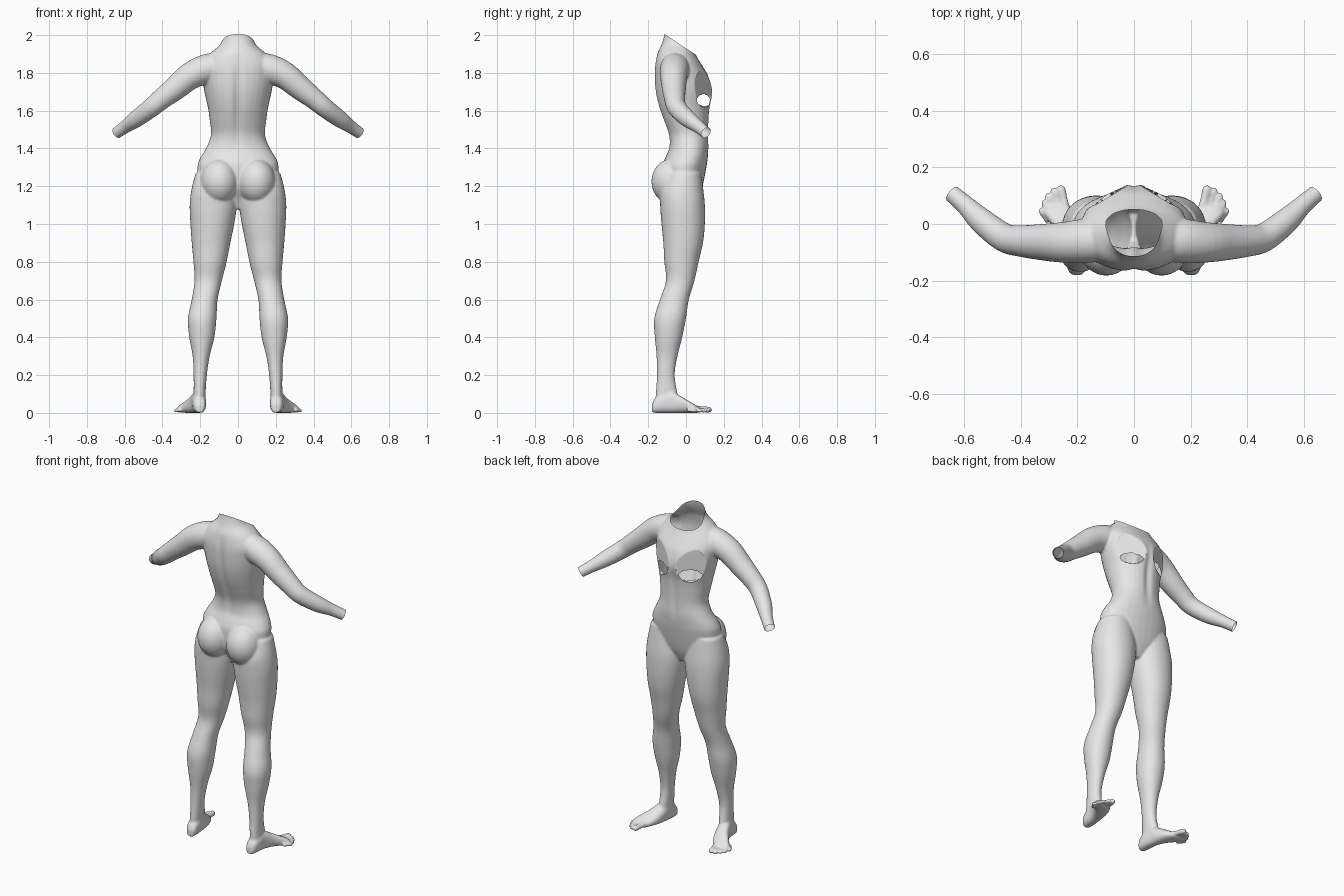
import bpy, bmesh, math
from mathutils import Vector

old = bpy.data.objects.get("Cube")
if old:
    bpy.data.objects.remove(old, do_unlink=True)

grey = bpy.data.materials.new("plain_grey")
grey.use_nodes = True
grey.diffuse_color = (0.8, 0.8, 0.8, 1)
grey.node_tree.nodes["Principled BSDF"].inputs["Base Color"].default_value = grey.diffuse_color

X, Y, Z = Vector((1, 0, 0)), Vector((0, 1, 0)), Vector((0, 0, 1))
SIDES = (1, -1)
bm = bmesh.new()


def spline(rows, steps=4):
    """Smoothly resample rows of numbers (Catmull-Rom)."""
    out = []
    for i in range(len(rows) - 1):
        a, b = rows[max(i - 1, 0)], rows[i]
        c, d = rows[i + 1], rows[min(i + 2, len(rows) - 1)]
        for k in range(steps):
            t = k / steps
            out.append([q + t / 2 * (r - p + t * (2 * p - 5 * q + 4 * r - s
                        + t * (3 * (q - r) + s - p)))
                        for p, q, r, s in zip(a, b, c, d)])
    return out + [list(rows[-1])]


def loft(rings, power=2.0, sides=32):
    """Closed skin over rings given as (centre, half axis, half axis)."""
    def bend(v):
        return math.copysign(abs(v) ** (2 / power), v)
    loops = []
    for centre, u, v in rings:
        angles = [math.tau * k / sides for k in range(sides)]
        loops.append([bm.verts.new(centre + u * bend(math.cos(a)) + v * bend(math.sin(a)))
                      for a in angles])
    faces = [bm.faces.new(loops[0]), bm.faces.new(loops[-1][::-1])]
    for low, high in zip(loops, loops[1:]):
        for k in range(sides):
            n = (k + 1) % sides
            faces.append(bm.faces.new((low[k], high[k], high[n], low[n])))
    bmesh.ops.recalc_face_normals(bm, faces=faces)


def upright(rows, side=1, power=2.0):
    """Loft of level sections: z, x from, x to, y back, y front."""
    loft([(Vector((side * (a + b) / 2, (c + d) / 2, z)), X * (b - a) / 2, Y * (d - c) / 2)
          for z, a, b, c, d in spline(rows)], power)


def tube(rows, side=1, steps=4):
    """Round limb along a path of x, y, z, radius."""
    pts = spline(rows, steps)
    rings = []
    for i, p in enumerate(pts):
        ahead, behind = pts[min(i + 1, len(pts) - 1)], pts[max(i - 1, 0)]
        along = Vector(ahead[:3]) - Vector(behind[:3])
        u = along.cross(Z).normalized()
        v = u.cross(along).normalized()
        centre, u, v = Vector(p[:3]), u * p[3], v * p[3]
        for vec in (centre, u, v):
            vec.x *= side
        rings.append((centre, u, v))
    loft(rings)


# Torso: z, half width, back, front
torso = [(1.08, .06, -.06, .04), (1.14, .14, -.09, .07), (1.2, .2, -.12, .088),
         (1.3, .215, -.125, .108), (1.35, .2, -.11, .115), (1.4, .17, -.09, .12),
         (1.47, .143, -.092, .12), (1.55, .15, -.12, .122), (1.62, .16, -.145, .128),
         (1.7, .178, -.163, .142), (1.78, .19, -.168, .12), (1.84, .19, -.165, .085),
         (1.9, .15, -.152, .05), (1.95, .095, -.13, .04), (2, .08, -.115, .03),
         (2.06, .075, -.11, .03)]
upright([(z, -w, w, b, f) for z, w, b, f in torso], power=2.15)

# Legs: z, inner, outer, back, front
leg = [(1.27, .03, .225, -.1, .08), (1.18, .012, .247, -.135, .092),
       (1.1, .006, .256, -.137, .1), (1, .02, .252, -.13, .1), (.9, .04, .245, -.12, .09),
       (.8, .06, .236, -.115, .067), (.7, .085, .23, -.106, .045),
       (.6, .108, .245, -.138, .015), (.5, .114, .265, -.168, 0), (.4, .125, .258, -.165, -.02),
       (.3, .15, .24, -.156, -.045), (.2, .165, .235, -.154, -.06),
       (.1, .172, .235, -.16, -.045), (.04, .175, .238, -.165, -.04)]

# Arms: path and radius
arm = [(.1, -.06, 1.84, .07), (.17, -.06, 1.82, .078), (.25, -.065, 1.785, .072),
       (.33, -.064, 1.72, .064), (.4, -.06, 1.665, .056), (.46, -.048, 1.615, .051),
       (.54, .012, 1.555, .045), (.6, .07, 1.512, .034), (.69, .145, 1.45, .029)]

# Feet: y, centre x, half width, height
foot = [(-.18, .202, .018, .045), (-.165, .203, .03, .075), (-.13, .205, .036, .1),
        (-.08, .21, .038, .115), (-.03, .225, .045, .09), (.01, .247, .054, .066),
        (.04, .265, .056, .048), (.065, .268, .04, .034)]

# Toes: base x, base y, tip x, tip y, radius
toes = [(.24, .05, .26, .13, .016), (.262, .05, .286, .124, .012),
        (.28, .04, .307, .104, .0115), (.294, .03, .322, .08, .011),
        (.303, .005, .332, .05, .0105)]

for s in SIDES:
    upright(leg, s, 2.1)
    tube(arm, s)
    loft([(Vector((s * x, y, h / 2)), X * w, Z * h / 2) for y, x, w, h in spline(foot)], 2.5)
    for bx, by, tx, ty, r in toes:
        base, tip = Vector((bx, by, r * 1.5)), Vector((tx, ty, r))
        ends = [(0, r), (.5, r * .9), (.85, r * 1.05), (1, r * .85), (1.1, r * .3)]
        tube([(*base.lerp(tip, t), q) for t, q in ends], s, 2)
    # Buttocks
    loft([(Vector((s * .098, -.075, 1.225 + .12 * math.sin(a))),
           X * .1 * math.cos(a), Y * .108 * math.cos(a))
          for a in [math.pi * (k / 16 - .5) * .98 for k in range(17)]])

# Fuse the parts into one smooth skin
mesh = bpy.data.meshes.new("body_parts")
bm.to_mesh(mesh)
bm.free()
body = bpy.data.objects.new("body", mesh)
bpy.context.collection.objects.link(body)
remesh = body.modifiers.new("fuse", "REMESH")
remesh.mode, remesh.voxel_size = "VOXEL", .006
relax = body.modifiers.new("relax", "SMOOTH")
relax.factor, relax.iterations = .5, 8
bpy.context.view_layer.update()
skin = bpy.data.meshes.new_from_object(body.evaluated_get(bpy.context.evaluated_depsgraph_get()))
body.modifiers.clear()
body.data = skin
skin.name = "body_skin"

bm = bmesh.new()
bm.from_mesh(skin)


def cut(point, normal, keep_test):
    """Slice off an open end."""
    faces = [f for f in bm.faces if keep_test(f.calc_center_median())]
    geom = set(faces) | {e for f in faces for e in f.edges} | {v for f in faces for v in f.verts}
    bmesh.ops.bisect_plane(bm, geom=list(geom), plane_co=point, plane_no=normal, clear_outer=True)


# Open neck and wrists
cut(Vector((0, -.105, 2)), Vector((0, .55, .83)), lambda c: c.z > 1.8 and abs(c.x) < .2)
for s in SIDES:
    cut(Vector((s * .643, .107, 1.485)), Vector((s * .6, .5, -.42)), lambda c: c.x * s > .5)


def oval(c, x, z, w, h):
    return ((abs(c.x) - x) / w) ** 2 + ((c.z - z) / h) ** 2 < 1 and c.y > 0


def fade(v, low, high):
    return max(0, math.sin(math.pi * (v - low) / (high - low))) if low < v < high else 0


# Spine and belly grooves, flat chest recesses, level soles
for v in bm.verts:
    c = v.co
    groove = math.exp(-(c.x / .022) ** 2)
    if c.y < -.05:
        c.y += .016 * groove * fade(c.z, 1.38, 1.9)
    elif c.y > .05:
        c.y -= .01 * groove * fade(c.z, 1.36, 1.8)
    if oval(c, .1, 1.72, .075, .1):
        side = math.copysign(1, c.x)
        over = .52 * abs(c.x) + .85 * c.y - .128
        if over > 0:
            c -= Vector((side * .52, .85, 0)) * over
    c.z = max(c.z, 0)

# Openings low in the chest recesses
holes = [f for f in bm.faces if oval(f.calc_center_median(), .095, 1.655, .055, .032)]
bmesh.ops.delete(bm, geom=holes, context="FACES")
bm.to_mesh(skin)
bm.free()

skin.materials.clear()
skin.materials.append(grey)
bpy.context.view_layer.objects.active = body
body.select_set(True)
bpy.ops.object.shade_smooth_by_angle(angle=math.radians(50))
